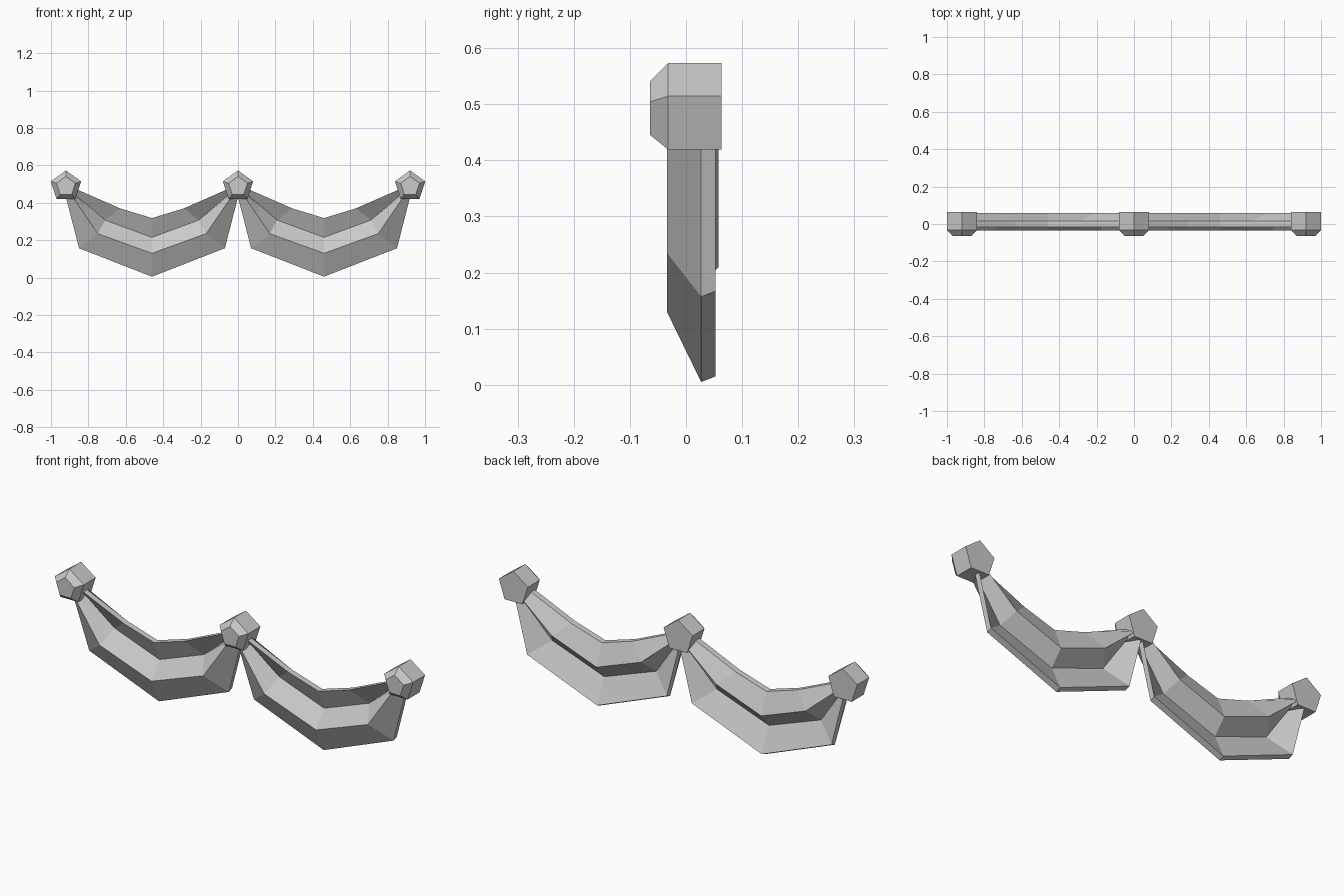
import bpy, bmesh, math

if "Cube" in bpy.data.objects:
    bpy.data.objects.remove(bpy.data.objects["Cube"], do_unlink=True)

stone = bpy.data.materials.new("pale grey")
stone.use_nodes = True
colour = (0.6, 0.6, 0.6, 1)
stone.diffuse_color = colour
stone.node_tree.nodes["Principled BSDF"].inputs["Base Color"].default_value = colour


def loft(name, sections, location):
    """Skin closed cross-sections one after another and cap both ends."""
    bm = bmesh.new()
    rings = [[bm.verts.new(p) for p in s] for s in sections]
    for a, b in zip(rings, rings[1:]):
        for i in range(len(a)):
            j = (i + 1) % len(a)
            bm.faces.new((a[i], a[j], b[j], b[i]))
    bm.faces.new(rings[0])
    bm.faces.new(rings[-1])
    bmesh.ops.recalc_face_normals(bm, faces=bm.faces)
    mesh = bpy.data.meshes.new(name)
    bm.to_mesh(mesh)
    bm.free()
    mesh.materials.append(stone)
    obj = bpy.data.objects.new(name, mesh)
    obj.location = location
    bpy.context.collection.objects.link(obj)
    return obj


# Knob: five-sided block with a chamfered front
def knob(name, x):
    def ring(r, y):
        turns = [math.tau * k / 5 for k in range(5)]
        return [(r * math.sin(t), y, r * math.cos(t)) for t in turns]
    loft(name, [ring(0.053, -0.064), ring(0.085, -0.032), ring(0.085, 0.063)], (x, 0, 0.488))


# Pleated swag: each fold runs (offset, height) from middle to corner to knob,
# with its front depth, back depth and back height shift
FOLDS = [
    (((0, 0.318), (0.17, 0.37), (0.41, 0.475)), -0.015, 0.016, 0.0),
    (((0, 0.215), (0.25, 0.307), (0.43, 0.46)), 0.03, 0.058, -0.005),
    (((0, 0.13), (0.29, 0.235), (0.44, 0.455)), -0.034, -0.005, 0.008),
    (((0, 0.005), (0.39, 0.157), (0.46, 0.43)), 0.027, 0.053, 0.01),
]


def section(column, side):
    front, back = [], []
    for path, y_front, y_back, lift in FOLDS:
        x, z = path[column]
        front.append((side * x, y_front, z))
        back.append((side * x, y_back, z + lift))
    return front + back[::-1]


def swag(name, x):
    steps = [(2, -1), (1, -1), (0, 1), (1, 1), (2, 1)]
    loft(name, [section(c, s) for c, s in steps], (x, 0, 0))


for label, x in (("right", -0.92), ("middle", 0), ("left", 0.92)):
    knob(label + "_knob", x)
for label, x in (("right", -0.46), ("left", 0.46)):
    swag(label + "_swag", x)
